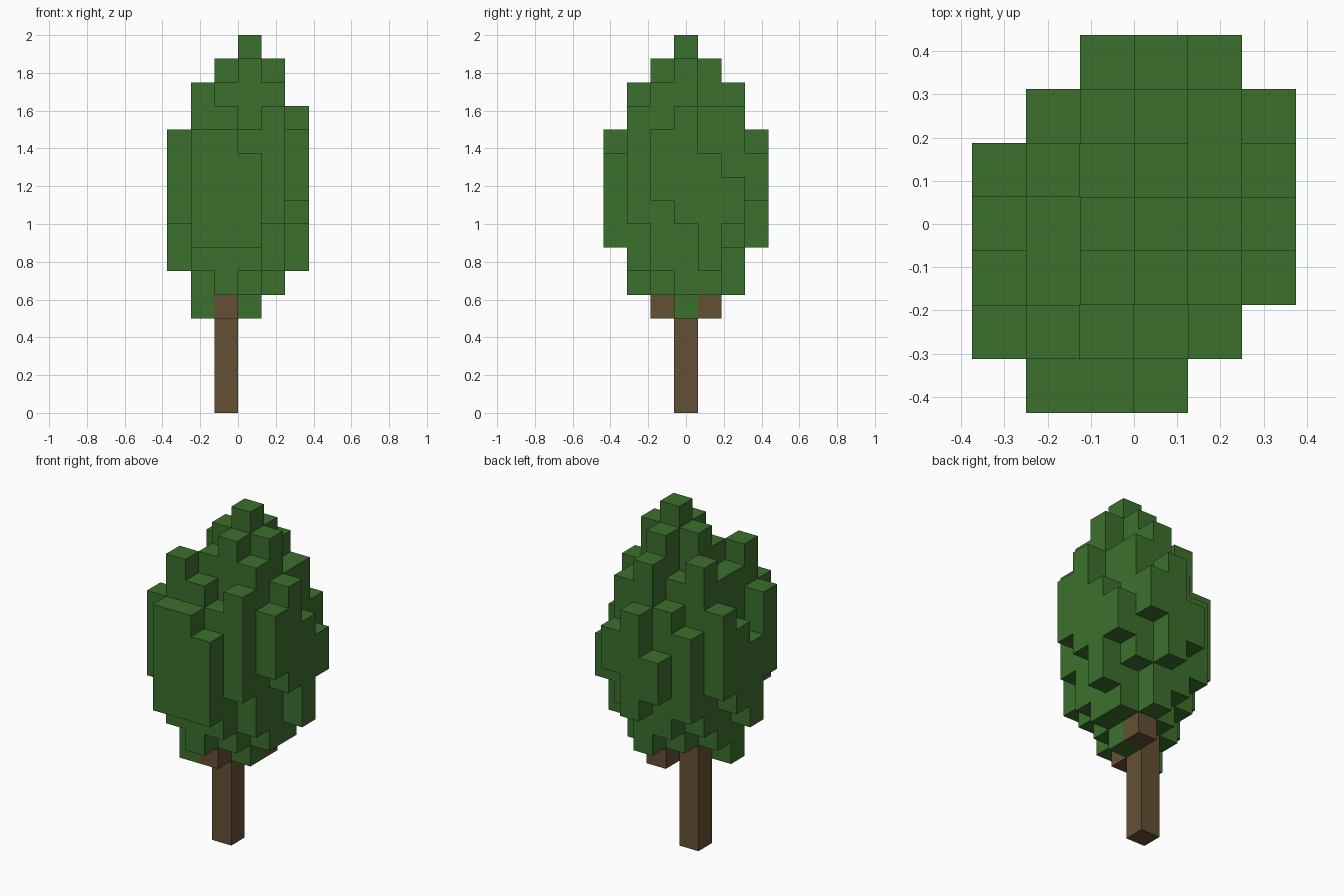
import bpy
import bmesh
from mathutils import Vector

if "Cube" in bpy.data.objects:
    bpy.data.objects.remove(bpy.data.objects["Cube"])

U = 0.125                                # edge of one block
ORIGIN = Vector((-3 * U, -3.5 * U, 0))   # front left corner of the block grid

# Start and end layer of each leaf column (a = 0, b = 1 ...), rows front to back
BOTTOMS = [".hhh..", "igfgi.", "geffgj", "hffefi", "igfffg", ".hgfhi", "..ihj."]
TOPS = [".mml..", "monmn.", "knopom", "lnpqpn", "monpnl", ".lmonk", "..kml."]


def material(name, color):
    mat = bpy.data.materials.new(name)
    mat.use_nodes = True
    mat.diffuse_color = color
    mat.node_tree.nodes["Principled BSDF"].inputs["Base Color"].default_value = color
    return mat


def column(i, j, low, high):
    return {(i, j, k) for k in range(low, high)}


def block_object(name, cells, mat):
    """Mesh only the outside faces of a set of grid blocks."""
    bm = bmesh.new()
    for cell in cells:
        for axis in range(3):
            for side in (0, 1):
                other = list(cell)
                other[axis] += 2 * side - 1
                if tuple(other) in cells:
                    continue
                n, u, v = (Vector([float(a == (axis + s) % 3) for a in range(3)])
                           for s in range(3))
                base = Vector(cell) + n * side
                ring = [base, base + u, base + u + v, base + v]
                if not side:
                    ring.reverse()
                bm.faces.new([bm.verts.new(ORIGIN + p * U) for p in ring])
    bmesh.ops.remove_doubles(bm, verts=bm.verts, dist=U / 100)
    mesh = bpy.data.meshes.new(name)
    bm.to_mesh(mesh)
    bm.free()
    mesh.materials.append(mat)
    obj = bpy.data.objects.new(name, mesh)
    bpy.context.collection.objects.link(obj)
    return obj


leaf_green = material("leaf green", (0.045, 0.163, 0.026, 1))
bark_brown = material("bark brown", (0.13, 0.08, 0.034, 1))

# Crown of leaves
leaves = set()
for j, (lows, highs) in enumerate(zip(BOTTOMS, TOPS)):
    for i, (low, high) in enumerate(zip(lows, highs)):
        if low != ".":
            leaves |= column(i, j, ord(low) - ord("a"), ord(high) - ord("a"))
block_object("crown", leaves, leaf_green)

# Trunk and the two branch stubs under the crown
block_object("trunk", column(2, 3, 0, 5), bark_brown)
block_object("front_branch", column(2, 2, 4, 5), bark_brown)
block_object("back_branch", column(3, 4, 4, 5), bark_brown)
